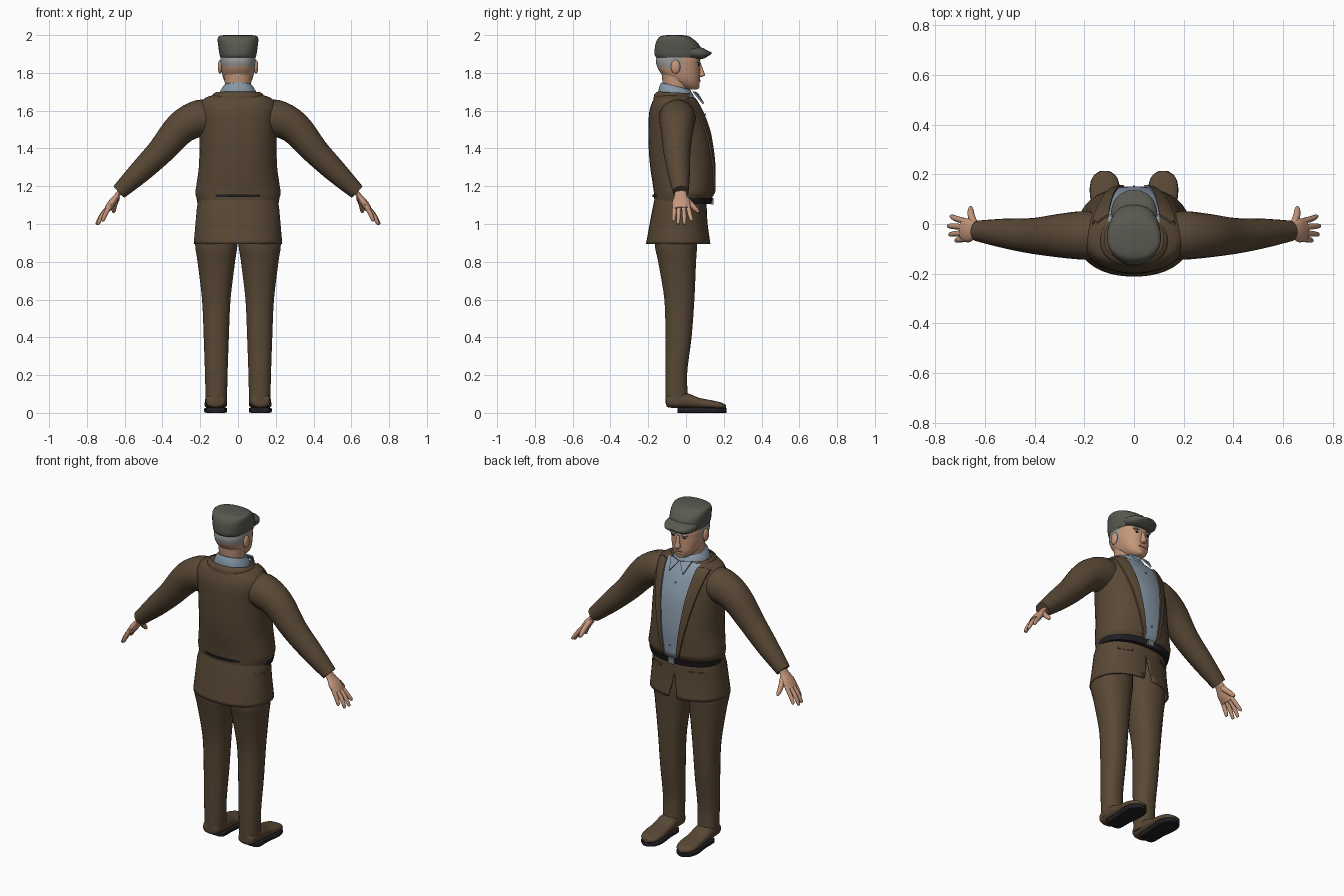
import bpy, bmesh, math
from mathutils import Vector, Matrix

if "Cube" in bpy.data.objects:
    bpy.data.objects.remove(bpy.data.objects["Cube"], do_unlink=True)


def colour(name, *rgb):
    m = bpy.data.materials.new(name)
    m.use_nodes = True
    m.diffuse_color = (*rgb, 1)
    bsdf = m.node_tree.nodes["Principled BSDF"]
    bsdf.inputs["Base Color"].default_value = (*rgb, 1)
    bsdf.inputs["Roughness"].default_value = 0.8
    return m


brown = colour("brown cloth", .1, .065, .036)
blue = colour("blue shirt", .24, .31, .39)
skin = colour("skin", .56, .31, .2)
grey = colour("grey hair", .32, .32, .32)
olive = colour("cap grey", .1, .098, .08)
black = colour("black leather", .014, .014, .017)
lip = colour("lip", .36, .16, .11)
metal = colour("buckle metal", .2, .2, .2)


def finish(name, bm, mats, mirror=False, angle=50):
    bmesh.ops.recalc_face_normals(bm, faces=bm.faces)
    me = bpy.data.meshes.new(name)
    bm.to_mesh(me)
    bm.free()
    ob = bpy.data.objects.new(name, me)
    bpy.context.collection.objects.link(ob)
    for m in mats:
        me.materials.append(m)
    bpy.ops.object.select_all(action="DESELECT")
    ob.select_set(True)
    bpy.context.view_layer.objects.active = ob
    bpy.ops.object.shade_smooth_by_angle(angle=math.radians(angle))
    if mirror:
        ob.modifiers.new("Mirror", "MIRROR")
    return ob


def smooth(rows, k=4):
    # Catmull-Rom resampling of the given stations
    out = []
    for i in range(len(rows) - 1):
        quad = [rows[max(0, min(len(rows) - 1, i + j))] for j in (-1, 0, 1, 2)]
        for s in range(k):
            t = s / k
            out.append([b + .5 * t * (c - a + t * (2 * a - 5 * b + 4 * c - d + t * (3 * (b - c) + d - a)))
                        for a, b, c, d in zip(*quad)])
    return out + [list(rows[-1])]


def skin_rings(rings, caps=True):
    bm = bmesh.new()
    vs = [[bm.verts.new(p) for p in ring] for ring in rings]
    n = len(vs[0])
    for a, b in zip(vs, vs[1:]):
        for i in range(n):
            j = (i + 1) % n
            bm.faces.new((a[i], a[j], b[j], b[i]))
    if caps:
        bm.faces.new(vs[0])
        bm.faces.new(vs[-1])
    return bm


def loft(rows, axis="z", p=2.2, n=32, cx=0, caps=True, shear=0, k=4):
    # rows: station, half width, low side, high side
    rings = []
    for t, r, lo, hi in smooth(rows, k):
        ring = []
        for i in range(n):
            a = math.tau * (i + .5) / n
            c, s = (math.copysign(abs(f) ** (2 / p), f) for f in (math.cos(a), math.sin(a)))
            x, d = cx + r * c, (lo + hi) / 2 + (hi - lo) / 2 * s
            ring.append((x, d, t - shear * (d + .13)) if axis == "z" else (x, t, d))
        rings.append(ring)
    return skin_rings(rings, caps)


def tube(rows, flat=1, n=20, k=4):
    # rows: x, y, z, radius
    rows = smooth(rows, k)
    rings = []
    for i, row in enumerate(rows):
        a, b = rows[max(i - 1, 0)], rows[min(i + 1, len(rows) - 1)]
        tan = (Vector(b[:3]) - Vector(a[:3])).normalized()
        u = tan.cross(Vector((0, 1, 0))).normalized()
        v = tan.cross(u)
        rings.append([Vector(row[:3]) + row[3] * (u * flat * math.cos(math.tau * j / n) + v * math.sin(math.tau * j / n))
                      for j in range(n)])
    return skin_rings(rings)


def ball(name, pos, size, mat, mirror=False):
    bm = bmesh.new()
    bmesh.ops.create_uvsphere(bm, u_segments=16, v_segments=10, radius=1,
                              matrix=Matrix.Translation(pos) @ Matrix.Diagonal((*size, 1)))
    return finish(name, bm, [mat], mirror)


def box(name, pos, size, mat, turn=0, mirror=False):
    bm = bmesh.new()
    bmesh.ops.create_cube(bm, size=1, matrix=Matrix.Translation(pos) @ Matrix.Rotation(turn, 4, "Z")
                          @ Matrix.Diagonal((*size, 1)))
    return finish(name, bm, [mat], mirror, 30)


def cut(bm, point, normal, clear=False):
    bmesh.ops.bisect_plane(bm, geom=bm.verts[:] + bm.edges[:] + bm.faces[:], plane_co=point,
                           plane_no=normal, clear_outer=clear)


def cut_v(bm, width, z, slope):
    for s in (-1, 1):
        cut(bm, (s * width, 0, z), (1, 0, -s * slope))


# Jacket body with the shirt showing in a V, and raised lapels
bm = loft([(1.12, .213, -.168, .118), (1.16, .226, -.17, .145), (1.2, .222, -.175, .15),
           (1.3, .208, -.19, .152), (1.4, .205, -.198, .145), (1.5, .205, -.2, .128),
           (1.6, .212, -.194, .09), (1.66, .185, -.172, .055), (1.685, .125, -.155, .03)], n=40)
cut_v(bm, .035, 1.13, .125)
cut_v(bm, .05, 1.13, .22)
lapel = []
for f in bm.faces:
    x, y, z = f.calc_center_median()
    if y > 0 and abs(x) < .035 + .125 * (z - 1.13):
        f.material_index = 1
    elif y > 0 and abs(x) < .05 + .22 * (z - 1.13) and z < 1.67:
        lapel.append(f)
grown = bmesh.ops.extrude_face_region(bm, geom=lapel)["geom"]
bmesh.ops.delete(bm, geom=lapel, context="FACES")
bmesh.ops.translate(bm, vec=(0, .009, .003), verts=[g for g in grown if isinstance(g, bmesh.types.BMVert)])
finish("jacket_body", bm, [brown, blue], angle=40)

# Jacket skirt, parted at the front hem
bm = loft([(.895, .235, -.212, .13), (1, .226, -.193, .115), (1.1, .216, -.174, .109),
           (1.16, .2, -.16, .1)], n=40, caps=False)
cut_v(bm, 0, 1.04, -.2)
gap = [f for f in bm.faces if f.calc_center_median().y > 0
       and abs(f.calc_center_median().x) < .2 * (1.04 - f.calc_center_median().z)]
bmesh.ops.delete(bm, geom=gap, context="FACES")
skirt = finish("jacket_skirt", bm, [brown])
skirt.modifiers.new("Cloth", "SOLIDIFY").thickness = .01
box("hip_pocket_flaps", (.13, .083, 1.06), (.085, .014, .012), brown, -.45, True)

# Belt, buckle and the strap at the small of the back
finish("belt", loft([(1.105, .215, -.155, .132), (1.137, .22, -.155, .142)], n=40, k=1), [black], angle=30)
finish("back_strap", loft([(1.144, .175, -.179, .08), (1.156, .175, -.179, .08)], n=40, k=1), [black], angle=30)
box("belt_buckle", (0, .139, 1.121), (.04, .012, .034), metal)

# Collars
bm = loft([(1.66, .142, -.172, .05), (1.685, .136, -.168, .04), (1.7, .12, -.15, .03)], caps=False, shear=.05)
cut(bm, (0, .02, 0), (0, 1, 0), True)
finish("jacket_collar", bm, [brown])
finish("shirt_collar", loft([(1.68, .108, -.15, .055), (1.72, .094, -.143, .04), (1.748, .077, -.132, .022)],
                            shear=.24), [blue])
bm = bmesh.new()
tip = bm.faces.new([bm.verts.new(v) for v in ((.004, .055, 1.69), (.07, .034, 1.7), (.045, .088, 1.635))])
up = bmesh.ops.extrude_face_region(bm, geom=[tip])["geom"]
bmesh.ops.translate(bm, vec=(0, .009, .003), verts=[g for g in up if isinstance(g, bmesh.types.BMVert)])
finish("shirt_collar_tips", bm, [blue], True, 30)
for i, y in enumerate((.102, .126, .14, .147, .152)):
    ball(f"shirt_button_{i + 1}", (0, y, 1.58 - .09 * i), (.005, .004, .005), metal)

# Sleeves
finish("sleeves", tube([(.13, -.05, 1.555, .092), (.2, -.046, 1.56, .098), (.3, -.047, 1.51, .088),
                        (.41, -.048, 1.385, .072), (.52, -.038, 1.275, .06), (.63, -.028, 1.17, .042)]),
       [brown], True)

# Hands
finish("palms", tube([(.61, -.028, 1.19, .028), (.64, -.028, 1.15, .034), (.665, -.026, 1.115, .048),
                      (.69, -.024, 1.08, .044)], .42, 16), [skin], True)
for name, y, tip_y, tip_x, tip_z in (("little", -.06, -.066, .715, 1.02), ("ring", -.036, -.042, .74, 1.003),
                                     ("middle", -.012, -.008, .746, 1.002), ("index", .01, .03, .735, 1.02)):
    finish(name + "_fingers", tube([(.675, y, 1.1, .012), ((.69 + tip_x) / 2, (y + tip_y) / 2, 1.052, .012),
                                    (tip_x, tip_y, tip_z, .009), (tip_x + .003, tip_y, tip_z - .004, .004)],
                                   n=10, k=2), [skin], True)
finish("thumbs", tube([(.64, -.01, 1.14, .016), (.655, .03, 1.1, .015), (.658, .06, 1.07, .011),
                       (.658, .07, 1.06, .004)], n=10, k=2), [skin], True)

# Trousers
finish("trouser_legs", loft([(.05, .057, -.108, .015), (.2, .06, -.11, .006), (.4, .067, -.11, .03),
                             (.6, .076, -.115, .045), (.8, .1, -.148, .054), (.9, .113, -.165, .06),
                             (1.08, .105, -.14, .06)], cx=.115, n=24), [brown], True)

# Shoes and soles
finish("shoes", loft([(-.106, .03, .045, .075), (-.09, .05, .028, .1), (0, .056, .025, .105),
                      (.07, .056, .024, .08), (.14, .06, .022, .066), (.19, .048, .02, .054),
                      (.213, .015, .025, .04)], "y", 2.6, 24, .118), [brown], True)
finish("shoe_soles", loft([(-.045, .03, 0, .028), (-.03, .05, 0, .03), (.05, .052, 0, .03), (.14, .061, 0, .028),
                           (.19, .048, 0, .026), (.214, .018, 0, .026)], "y", 6, 24, .118), [black], True, 40)

# Neck and head, with hair behind the ears
finish("neck", loft([(1.66, .066, -.11, .01), (1.73, .069, -.122, .01), (1.8, .075, -.13, .02)]), [skin])
bm = loft([(1.713, .026, .0, .055), (1.728, .05, -.04, .068), (1.76, .073, -.095, .074), (1.8, .086, -.135, .074),
           (1.84, .092, -.156, .074), (1.88, .093, -.158, .072), (1.95, .08, -.13, .05)], p=2.3)
cut(bm, (0, -.02, 0), (0, 1, 0))
cut(bm, (0, 0, 1.8), (0, .25, 1))
for f in bm.faces:
    c = f.calc_center_median()
    f.material_index = int(c.y < -.02 and c.z + .25 * c.y > 1.8)
    if c.y < -.02 and c.z > 1.835:
        f.material_index = 1
finish("head", bm, [skin, grey])
finish("nose", loft([(1.778, .012, .06, .085), (1.788, .018, .06, .1), (1.81, .012, .06, .094),
                     (1.852, .008, .06, .078)], n=16), [skin])
ball("ears", (.095, -.055, 1.832), (.012, .025, .037), skin, True)
ball("brows", (.036, .066, 1.858), (.024, .011, .006), grey, True)
ball("eyes", (.034, .067, 1.842), (.012, .005, .005), black, True)
ball("lips", (0, .07, 1.758), (.025, .008, .006), lip)
ball("chin", (0, .05, 1.728), (.03, .022, .016), skin)

# Flat cap and peak
finish("cap_crown", loft([(1.882, .093, -.158, .08), (1.9, .099, -.167, .088), (1.95, .106, -.163, .07),
                          (1.98, .108, -.15, .038), (1.995, .1, -.132, .012), (2, .075, -.1, -.02)], p=2.3), [olive])
finish("cap_peak", loft([(.03, .096, 1.876, 1.94), (.08, .086, 1.872, 1.935), (.115, .062, 1.887, 1.918),
                         (.135, .025, 1.9, 1.91)], "y", 2.6), [olive])
